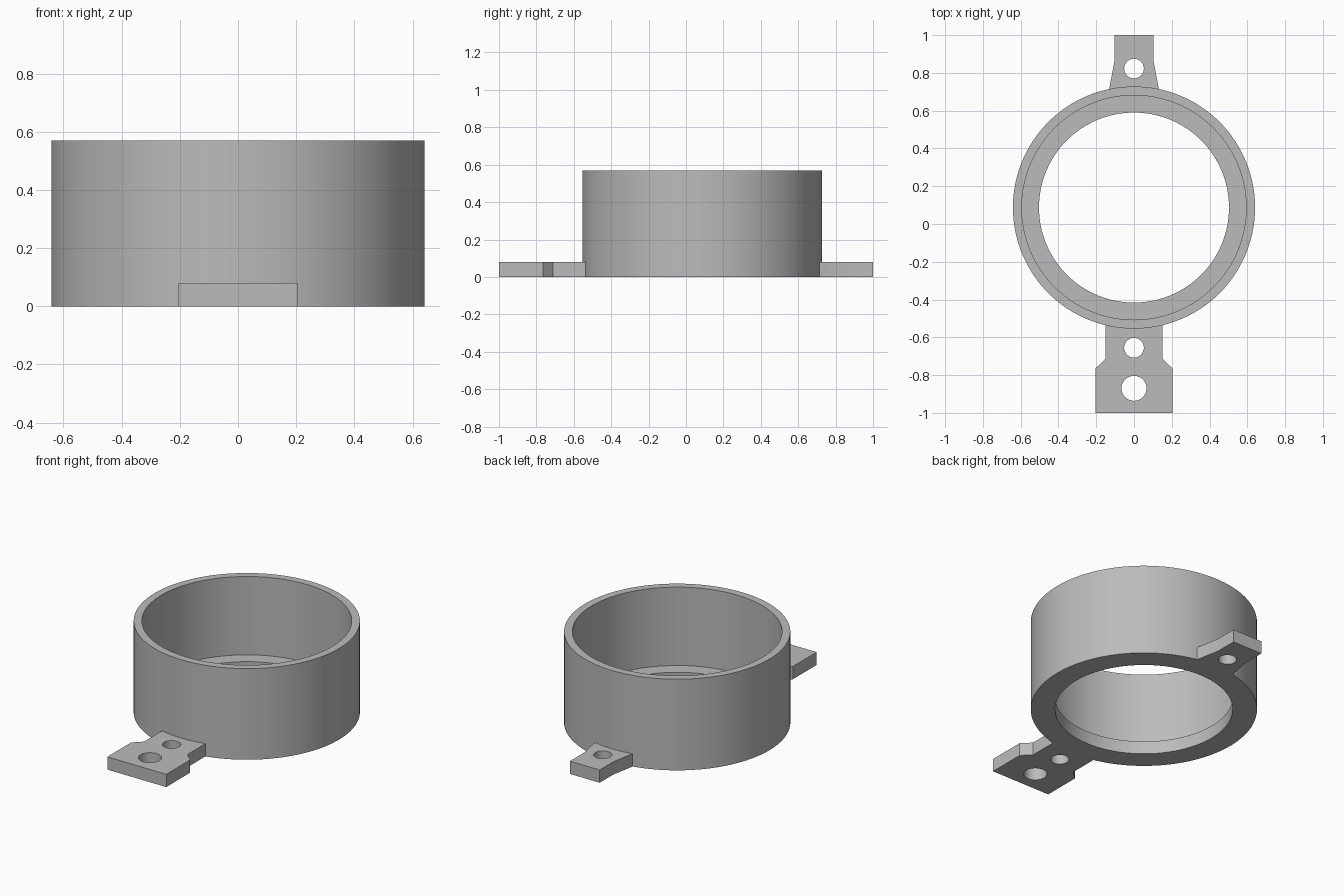
import bpy
import bmesh
import math
from mathutils import Matrix

RING_Y = 0.087
R_OUT, R_IN, R_HOLE = 0.641, 0.594, 0.503
HEIGHT, PLATE = 0.57, 0.08

cube = bpy.data.objects.get("Cube")
if cube:
    bpy.data.objects.remove(cube, do_unlink=True)

grey = bpy.data.materials.new("plain grey")
grey.use_nodes = True
colour = (0.5, 0.5, 0.5, 1)
grey.diffuse_color = colour
grey.node_tree.nodes["Principled BSDF"].inputs["Base Color"].default_value = colour


def finish(name, bm):
    bmesh.ops.recalc_face_normals(bm, faces=bm.faces)
    mesh = bpy.data.meshes.new(name)
    bm.to_mesh(mesh)
    bm.free()
    mesh.materials.append(grey)
    obj = bpy.data.objects.new(name, mesh)
    bpy.context.collection.objects.link(obj)
    return obj


def lathe(name, profile, y, steps=128):
    """Closed (radius, z) profile turned about a vertical axis at y."""
    bm = bmesh.new()
    rings = []
    for i in range(steps):
        a = 2 * math.pi * i / steps
        rings.append([bm.verts.new((r * math.cos(a), y + r * math.sin(a), z))
                      for r, z in profile])
    n = len(profile)
    for i in range(steps):
        a, b = rings[i], rings[(i + 1) % steps]
        for j in range(n):
            k = (j + 1) % n
            bm.faces.new((a[j], b[j], b[k], a[k]))
    return finish(name, bm)


def tab(name, half_outline):
    """Flat plate mirrored across x = 0 from its (x, y) half outline."""
    bm = bmesh.new()
    points = half_outline + [(-x, y) for x, y in reversed(half_outline)]
    face = bm.faces.new([bm.verts.new((x, y, 0)) for x, y in points])
    grown = bmesh.ops.extrude_face_region(bm, geom=[face])["geom"]
    top = [v for v in grown if isinstance(v, bmesh.types.BMVert)]
    bmesh.ops.translate(bm, verts=top, vec=(0, 0, PLATE))
    return finish(name, bm)


def drill(name, y, radius):
    bm = bmesh.new()
    bmesh.ops.create_cone(bm, cap_ends=True, segments=48, radius1=radius,
                          radius2=radius, depth=4 * PLATE,
                          matrix=Matrix.Translation((0, y, PLATE / 2)))
    obj = finish(name, bm)
    obj.hide_render = True
    return obj


def combine(target, other, operation):
    mod = target.modifiers.new(operation.lower(), "BOOLEAN")
    mod.operation = operation
    mod.solver = "EXACT"
    mod.object = other
    bpy.ops.object.select_all(action="DESELECT")
    bpy.context.view_layer.objects.active = target
    target.select_set(True)
    bpy.ops.object.modifier_apply(modifier=mod.name)
    bpy.data.objects.remove(other, do_unlink=True)


# Cup-shaped ring with an inner ledge at the bottom
body = lathe("ring_holder", [(R_HOLE, 0), (R_OUT, 0), (R_OUT, HEIGHT),
                             (R_IN, HEIGHT), (R_IN, PLATE), (R_HOLE, PLATE)], RING_Y)

# Mounting tabs, rooted inside the ring wall
root = 0.614
front = tab("front_tab", [(0.204, -1), (0.204, -0.765), (0.15, -0.712),
                          (0.15, RING_Y - root)])
back = tab("back_tab", [(0.103, 1), (0.103, 0.865), (0.134, RING_Y + root)])
for part in (front, back):
    combine(body, part, "UNION")

# Screw holes
for y, radius in ((-0.655, 0.052), (-0.87, 0.066), (0.823, 0.052)):
    combine(body, drill("hole_cutter", y, radius), "DIFFERENCE")

bpy.ops.object.shade_smooth_by_angle(angle=math.radians(30))
